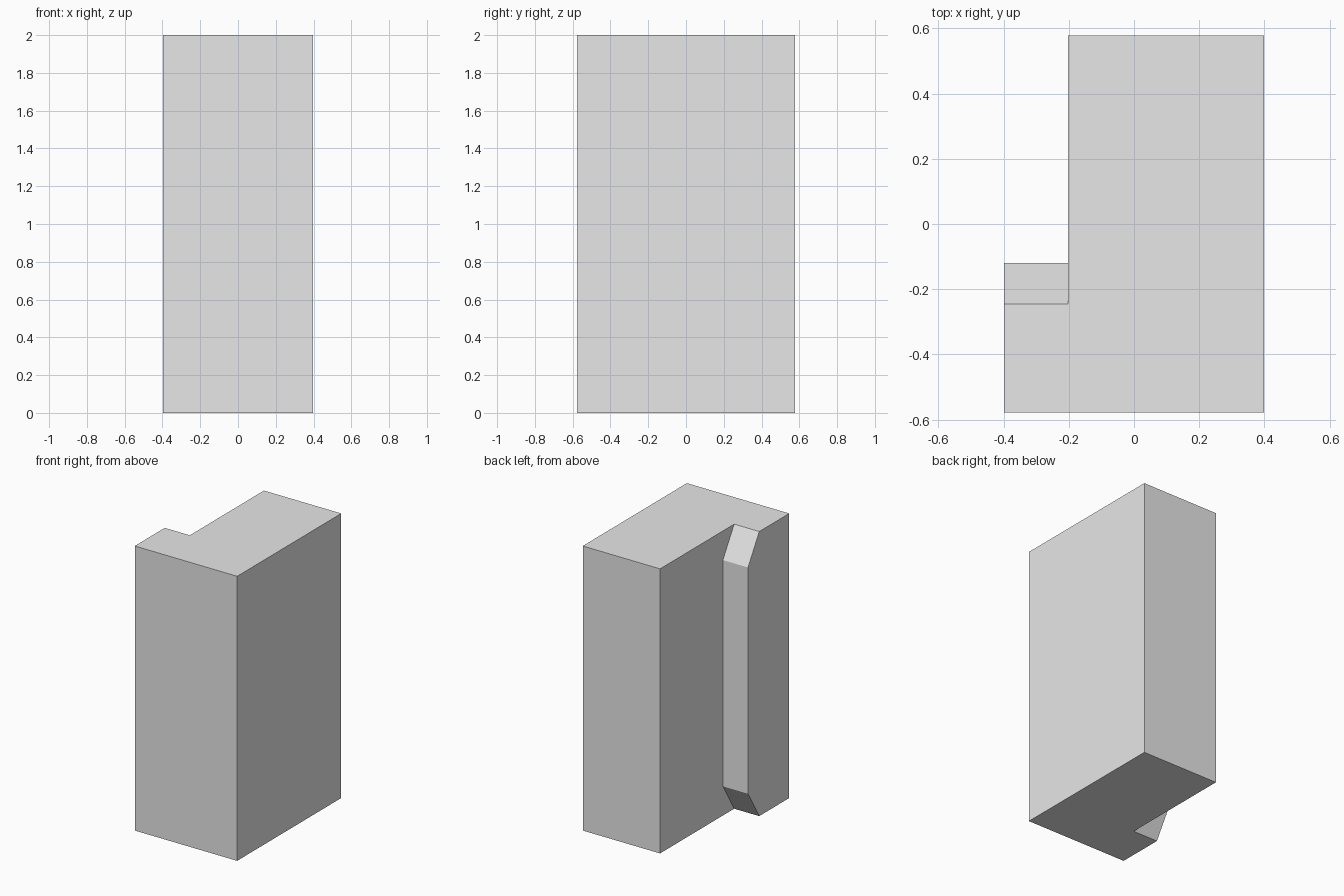
import bpy
import bmesh

# Remove the default cube
cube = bpy.data.objects.get("Cube")
if cube:
    bpy.data.objects.remove(cube, do_unlink=True)

# Single plain colour
grey = bpy.data.materials.new("light_grey")
grey.use_nodes = True
colour = (0.8, 0.8, 0.8, 1.0)
grey.diffuse_color = colour
grey.node_tree.nodes["Principled BSDF"].inputs["Base Color"].default_value = colour

# Main dimensions
SIDE, DEPTH, HEIGHT = 0.398, 0.578, 2.0
STEP_X = -0.203                     # recessed right wall
LIP_TOP, LIP_BACK = -0.245, -0.12   # lip depth at its ends and its middle
SLOPE = 0.205                       # height of the sloped lip ends


def extrude_polygon(bm, points, offset):
    """Extrude a closed polygon into a solid and return its new faces."""
    face = bm.faces.new([bm.verts.new(p) for p in points])
    out = bmesh.ops.extrude_face_region(bm, geom=[face])
    moved = [v for v in out["geom"] if isinstance(v, bmesh.types.BMVert)]
    bmesh.ops.translate(bm, verts=moved, vec=offset)
    return moved


bm = bmesh.new()

# L-shaped block with the back right corner stepped in
outline = [(-SIDE, -DEPTH), (SIDE, -DEPTH), (SIDE, DEPTH),
           (STEP_X, DEPTH), (STEP_X, LIP_TOP), (-SIDE, LIP_TOP)]
extrude_polygon(bm, [(x, y, 0) for x, y in outline], (0, 0, HEIGHT))

# Drop the flat back of the short leg, where the lip swells out
shared = [f for f in bm.faces
          if all(abs(v.co.y - LIP_TOP) < 1e-4 for v in f.verts)]
bmesh.ops.delete(bm, geom=shared, context="FACES")

# Lip: a trapezoid profile swept from the outer side to the recessed wall
profile = [(LIP_TOP, 0), (LIP_BACK, SLOPE),
           (LIP_BACK, HEIGHT - SLOPE), (LIP_TOP, HEIGHT)]
extrude_polygon(bm, [(-SIDE, y, z) for y, z in profile],
                (STEP_X + SIDE, 0, 0))

# Remove the hidden lip faces, then weld and merge the flat sides
hidden = [f for f in bm.faces
          if all(abs(v.co.y - LIP_TOP) < 1e-4 for v in f.verts)
          or (len(f.verts) == 4 and all(abs(v.co.x - STEP_X) < 1e-4 for v in f.verts)
              and max(v.co.y for v in f.verts) < 0)]
bmesh.ops.delete(bm, geom=hidden, context="FACES")
bmesh.ops.remove_doubles(bm, verts=bm.verts, dist=1e-4)
bmesh.ops.dissolve_limit(bm, angle_limit=0.01, verts=bm.verts, edges=bm.edges)
bmesh.ops.recalc_face_normals(bm, faces=bm.faces)

mesh = bpy.data.meshes.new("notched_block")
bm.to_mesh(mesh)
bm.free()
mesh.materials.append(grey)
block = bpy.data.objects.new("notched_block", mesh)
bpy.context.collection.objects.link(block)
